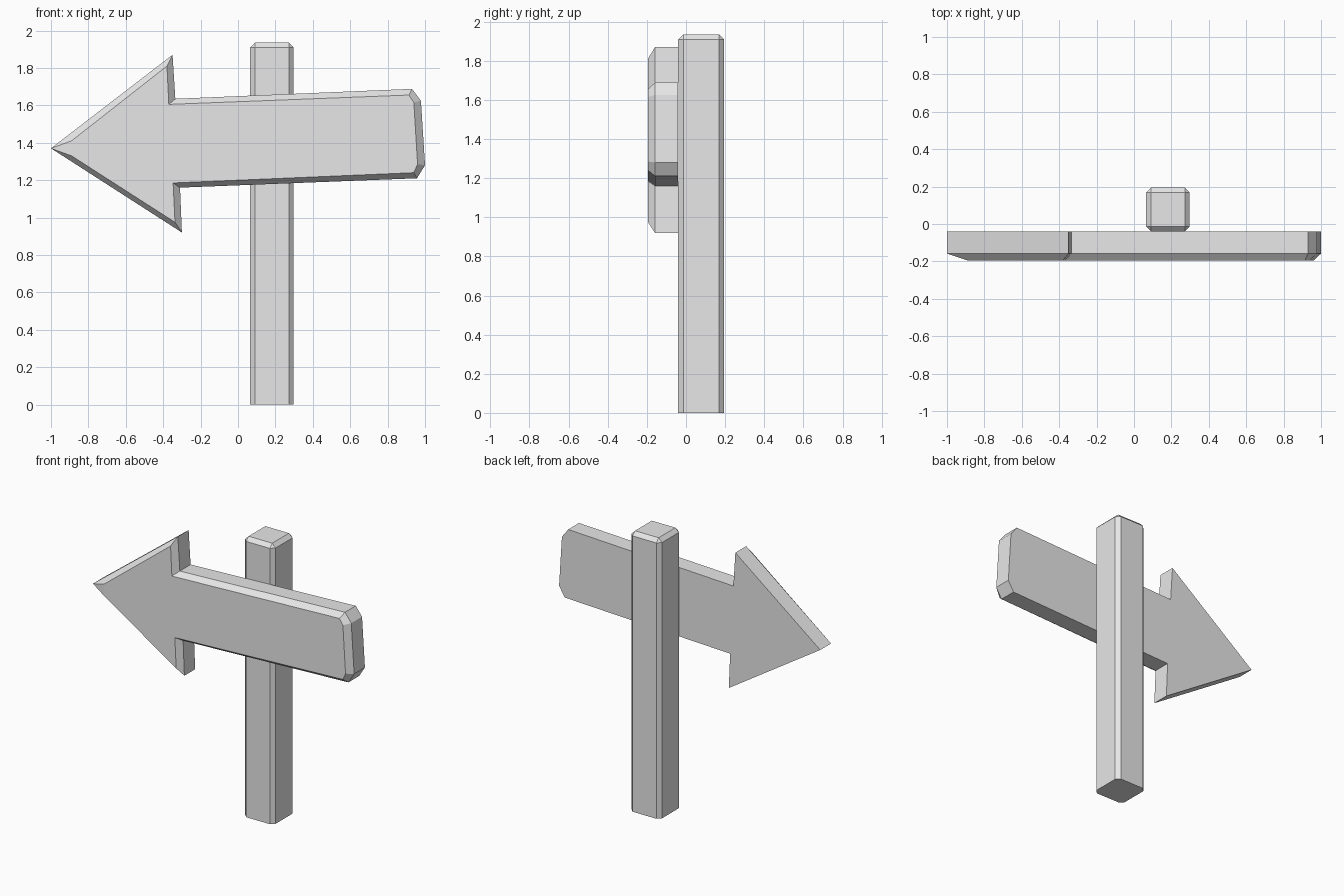
import bpy
import bmesh

default_cube = bpy.data.objects.get("Cube")
if default_cube:
    bpy.data.objects.remove(default_cube, do_unlink=True)

# Single plain grey finish
grey = bpy.data.materials.new("plain grey")
grey.use_nodes = True
grey.diffuse_color = (0.8, 0.8, 0.8, 1)
grey.node_tree.nodes["Principled BSDF"].inputs["Base Color"].default_value = (0.8, 0.8, 0.8, 1)


def finish(bm, name):
    """Turn a bmesh into a flat shaded object in the scene."""
    bmesh.ops.recalc_face_normals(bm, faces=bm.faces)
    mesh = bpy.data.meshes.new(name)
    bm.to_mesh(mesh)
    bm.free()
    mesh.materials.append(grey)
    obj = bpy.data.objects.new(name, mesh)
    bpy.context.collection.objects.link(obj)
    return obj


def make_post(name, low, high, chamfer):
    """Box with chamfered uprights and top, and a plain cut base."""
    bm = bmesh.new()
    bmesh.ops.create_cube(bm, size=1)
    for v in bm.verts:
        for axis in range(3):
            v.co[axis] = low[axis] if v.co[axis] < 0 else high[axis]
    edges = [e for e in bm.edges if any(v.co.z > low[2] for v in e.verts)]
    bmesh.ops.bevel(bm, geom=edges, offset=chamfer, offset_type='OFFSET',
                    segments=1, profile=0.5, affect='EDGES')
    return finish(bm, name)


def make_board(name, tip, tip_face, outline, face_outline, back, rim, front):
    """Arrow slab whose front face is drawn in to leave a sloping border."""
    bm = bmesh.new()

    def ring(points, y):
        return [bm.verts.new((x, y, z)) for x, z in points]

    back_ring = ring([tip] + outline, back)
    rim_ring = ring([tip] + outline, rim)
    face_ring = ring(face_outline, front)
    upper, lower = ring(tip_face, front)

    # Back, sides and front
    bm.faces.new(back_ring)
    bm.faces.new([upper] + face_ring + [lower])
    count = len(back_ring)
    for i in range(count):
        j = (i + 1) % count
        bm.faces.new((back_ring[i], back_ring[j], rim_ring[j], rim_ring[i]))

    # Sloping border, closing at the blunt tip with a triangle
    inner = [upper] + face_ring + [lower]
    for i in range(count):
        j = (i + 1) % count
        bm.faces.new((rim_ring[i], rim_ring[j], inner[i + 1], inner[i]))
    bm.faces.new((rim_ring[0], upper, lower))
    return finish(bm, name)


# Upright post
make_post("post", (0.065, -0.04, 0), (0.298, 0.195, 1.935), 0.026)

# Arrow board, clockwise from the tip
outline = [(-0.35, 1.87), (-0.335, 1.635), (0.93, 1.688), (0.978, 1.625),
           (1, 1.28), (0.957, 1.21), (-0.31, 1.16), (-0.3, 0.92)]
face_outline = [(-0.38, 1.81), (-0.37, 1.605), (0.914, 1.655), (0.94, 1.615),
                (0.96, 1.285), (0.94, 1.24), (-0.347, 1.185), (-0.337, 0.975)]
make_board("arrow_board", (-1, 1.37), [(-0.89, 1.41), (-0.89, 1.33)],
           outline, face_outline, back=-0.04, rim=-0.158, front=-0.195)
